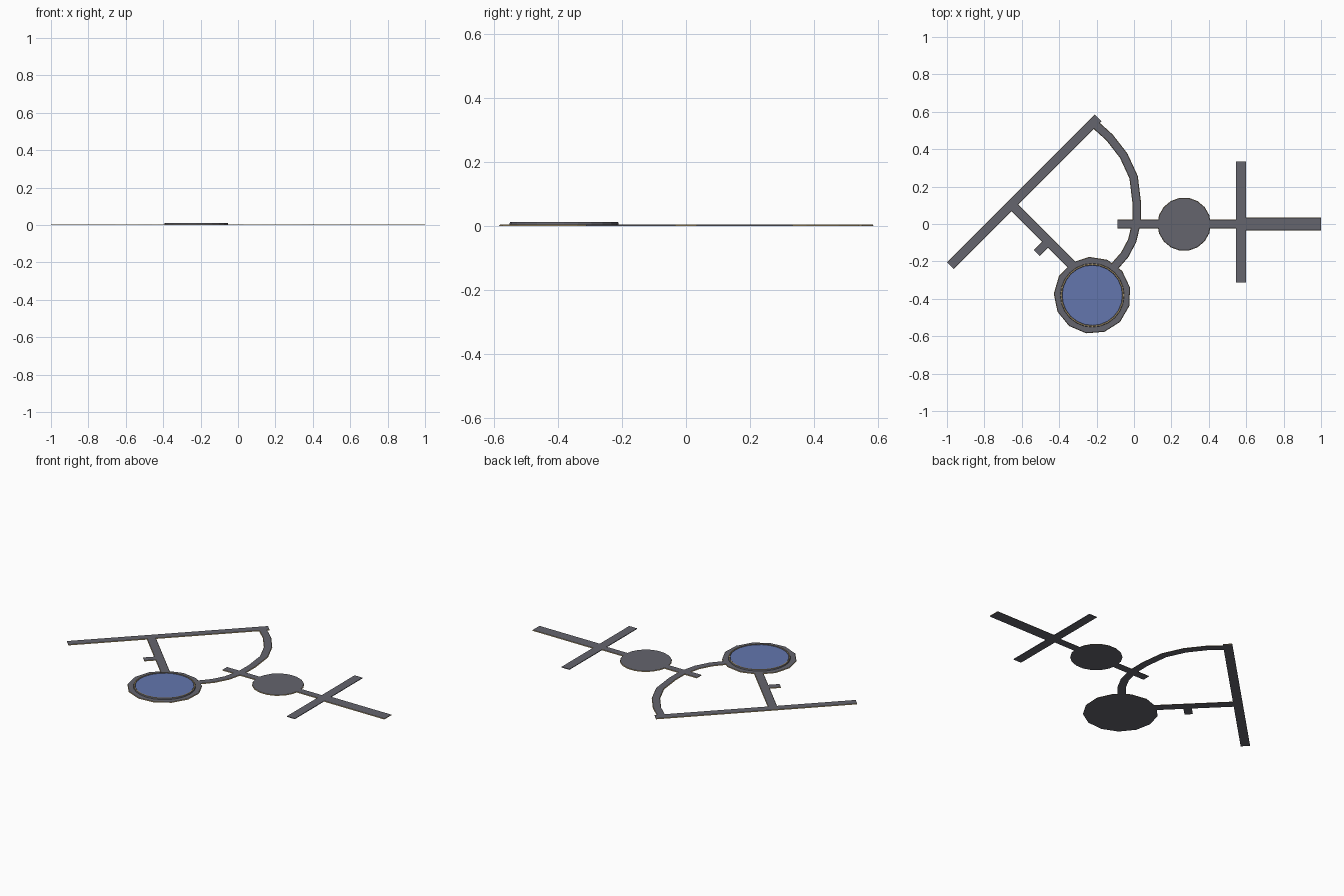
import bpy, bmesh, math
from mathutils import Vector

if "Cube" in bpy.data.objects:
    bpy.data.objects.remove(bpy.data.objects["Cube"])


def material(name, rgb):
    m = bpy.data.materials.new(name)
    m.diffuse_color = (*rgb, 1)
    m.use_nodes = True
    m.node_tree.nodes["Principled BSDF"].inputs["Base Color"].default_value = m.diffuse_color
    return m


ASPHALT = material("asphalt_grey", (0.128, 0.128, 0.153))
KERB = material("kerb_tan", (0.45, 0.34, 0.17))
WATER = material("water_blue", (0.125, 0.18, 0.42))
T = 0.004      # paving thickness
SLOPE = 0.003  # how far the kerb foot stands out


def finish(bm, name, mats, kerb_rule=None):
    bmesh.ops.recalc_face_normals(bm, faces=bm.faces)
    me = bpy.data.meshes.new(name)
    for m in mats:
        me.materials.append(m)
    if len(mats) > 1:  # sloping faces take the kerb colour
        rule = kerb_rule or (lambda f: abs(f.normal.z) < 0.95)
        for f in bm.faces:
            f.material_index = 1 if rule(f) else 0
    bm.to_mesh(me)
    bm.free()
    ob = bpy.data.objects.new(name, me)
    bpy.context.collection.objects.link(ob)
    return ob


def path(name, pts, width, slope=SLOPE, mats=(ASPHALT, KERB)):
    """Flat strip of constant width along a line of points."""
    pts = [Vector(p) for p in pts]
    bm = bmesh.new()
    rows = []
    for i, p in enumerate(pts):
        d1 = (p - pts[i - 1]).normalized() if i else (pts[1] - p).normalized()
        d2 = (pts[i + 1] - p).normalized() if i < len(pts) - 1 else d1
        t = (d1 + d2).normalized()
        side = Vector((-t.y, t.x)) / max(t.dot(d1), 0.5)
        n, foot = side * width / 2, side * (width / 2 + slope)
        rows.append([bm.verts.new((q.x, q.y, h))
                     for q, h in ((p + foot, 0), (p - foot, 0), (p - n, T), (p + n, T))])
    for a, b in zip(rows, rows[1:]):
        for k in range(4):
            bm.faces.new((a[k], a[(k + 1) % 4], b[(k + 1) % 4], b[k]))
    bm.faces.new(rows[0])
    bm.faces.new(rows[-1])
    return finish(bm, name, mats)


def lathe(name, centre, profile, sides, mats, turn=0.0, rule=None):
    """Revolve (radius, height) pairs, capped at both ends."""
    bm = bmesh.new()
    rings = []
    for r, z in profile:
        rings.append([bm.verts.new((centre[0] + r * math.cos(turn + 2 * math.pi * i / sides),
                                    centre[1] + r * math.sin(turn + 2 * math.pi * i / sides), z))
                      for i in range(sides)])
    for a, b in zip(rings, rings[1:]):
        for i in range(sides):
            j = (i + 1) % sides
            bm.faces.new((a[i], a[j], b[j], b[i]))
    bm.faces.new(rings[0])
    bm.faces.new(rings[-1])
    return finish(bm, name, mats, rule)


# straight roads on the left
path("diagonal_road", [(-0.981, -0.222), (-0.192, 0.567)], 0.046)
path("connecting_road", [(-0.655, 0.104), (-0.31, -0.241)], 0.046)
path("side_stub", [(-0.465, -0.1), (-0.52, -0.155)], 0.04)

# curved road from the diagonal to the pond
path("curved_road", [(-0.222, 0.545), (-0.13, 0.462), (-0.055, 0.365), (-0.002, 0.25),
                     (0.015, 0.11), (0.014, 0.01), (-0.01, -0.09), (-0.05, -0.165),
                     (-0.12, -0.245)], 0.04)

# roads on the right with a round plaza
path("middle_road", [(-0.088, 0), (0.55, 0)], 0.042)
path("cross_road", [(0.571, -0.312), (0.571, 0.333)], 0.053, 0, (ASPHALT,))
path("end_road", [(0.59, 0), (1.0, 0)], 0.064)
lathe("round_plaza", (0.268, -0.001), [(0.143, 0), (0.14, T)], 18, (ASPHALT, KERB))

# pond: paved surround, raised rim with a pale top, and water
POND = (-0.223, -0.381)
lathe("pond_surround", POND, [(0.206, 0), (0.203, T)], 13, (ASPHALT, KERB), 0.2)
lathe("pond_rim", POND, [(0.171, 0.003), (0.169, 0.012), (0.163, 0.012), (0.160, 0.007)],
      24, (ASPHALT, KERB), rule=lambda f: f.normal.z > 0.95 and f.calc_center_median().z > 0.011)
lathe("pond_water", POND, [(0.1605, 0.006), (0.1605, 0.0095)], 24, (WATER,))
